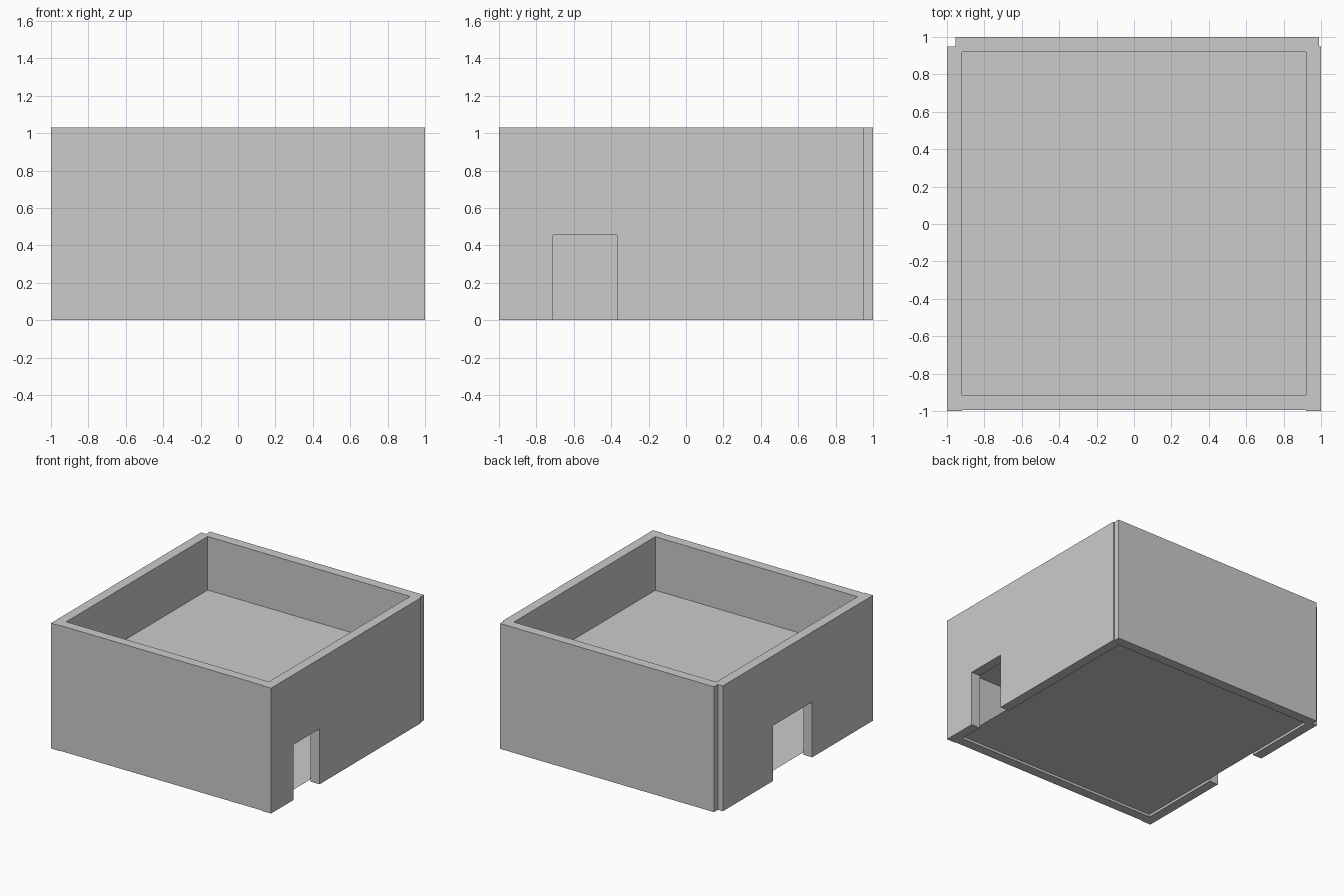
import bpy, bmesh

if "Cube" in bpy.data.objects:
    bpy.data.objects.remove(bpy.data.objects["Cube"])

HEIGHT = 1.03
INNER = [(-.92, -.915), (.92, -.915), (.92, .92), (-.92, .92)]
# Outer footprint: side walls stand just proud of the front, back corners are stepped
OUTER = [(-1, -1), (-.92, -1), (-.92, -.994), (.92, -.994), (.92, -1), (1, -1),
         (1, .95), (.99, .95), (.99, 1), (-.955, 1), (-.955, .95), (-1, .95)]


def finish(name, bm):
    mesh = bpy.data.meshes.new(name)
    bm.to_mesh(mesh)
    bm.free()
    obj = bpy.data.objects.new(name, mesh)
    bpy.context.collection.objects.link(obj)
    return obj


def loop_edges(bm, points):
    vs = [bm.verts.new((x, y, 0)) for x, y in points]
    return [bm.edges.new((a, b)) for a, b in zip(vs, vs[1:] + vs[:1])]


def slab(name, z):
    bm = bmesh.new()
    bm.faces.new([bm.verts.new((x, y, z)) for x, y in INNER])
    return finish(name, bm)


def cut_door(wall, x, y0, y1, top):
    bm = bmesh.new()
    bmesh.ops.create_cube(bm, size=1)
    for v in bm.verts:
        v.co = (x + v.co.x * .3, y0 + (v.co.y + .5) * (y1 - y0),
                -.1 + (v.co.z + .5) * (top + .1))
    cutter = finish("doorway_cutter", bm)
    cutter.hide_render = True
    mod = wall.modifiers.new("doorway", 'BOOLEAN')
    mod.operation, mod.solver, mod.object = 'DIFFERENCE', 'EXACT', cutter
    bpy.context.view_layer.objects.active = wall
    bpy.ops.object.modifier_apply(modifier=mod.name)
    bpy.data.objects.remove(cutter)


# Walls: ring footprint extruded up to the parapet
bm = bmesh.new()
edges = loop_edges(bm, OUTER) + loop_edges(bm, INNER)
bmesh.ops.triangle_fill(bm, edges=edges, use_beauty=True, use_dissolve=False)
ring = bmesh.ops.extrude_face_region(bm, geom=bm.faces[:])
top_verts = [g for g in ring["geom"] if isinstance(g, bmesh.types.BMVert)]
bmesh.ops.translate(bm, verts=top_verts, vec=(0, 0, HEIGHT))
bmesh.ops.recalc_face_normals(bm, faces=bm.faces[:])
walls = finish("walls", bm)

# Doorways in the right and left walls
cut_door(walls, 1, -.71, -.37, .455)
cut_door(walls, -1, -.21, .30, .455)

# Floor and recessed flat roof
slab("floor", .02)
slab("roof", .59)
